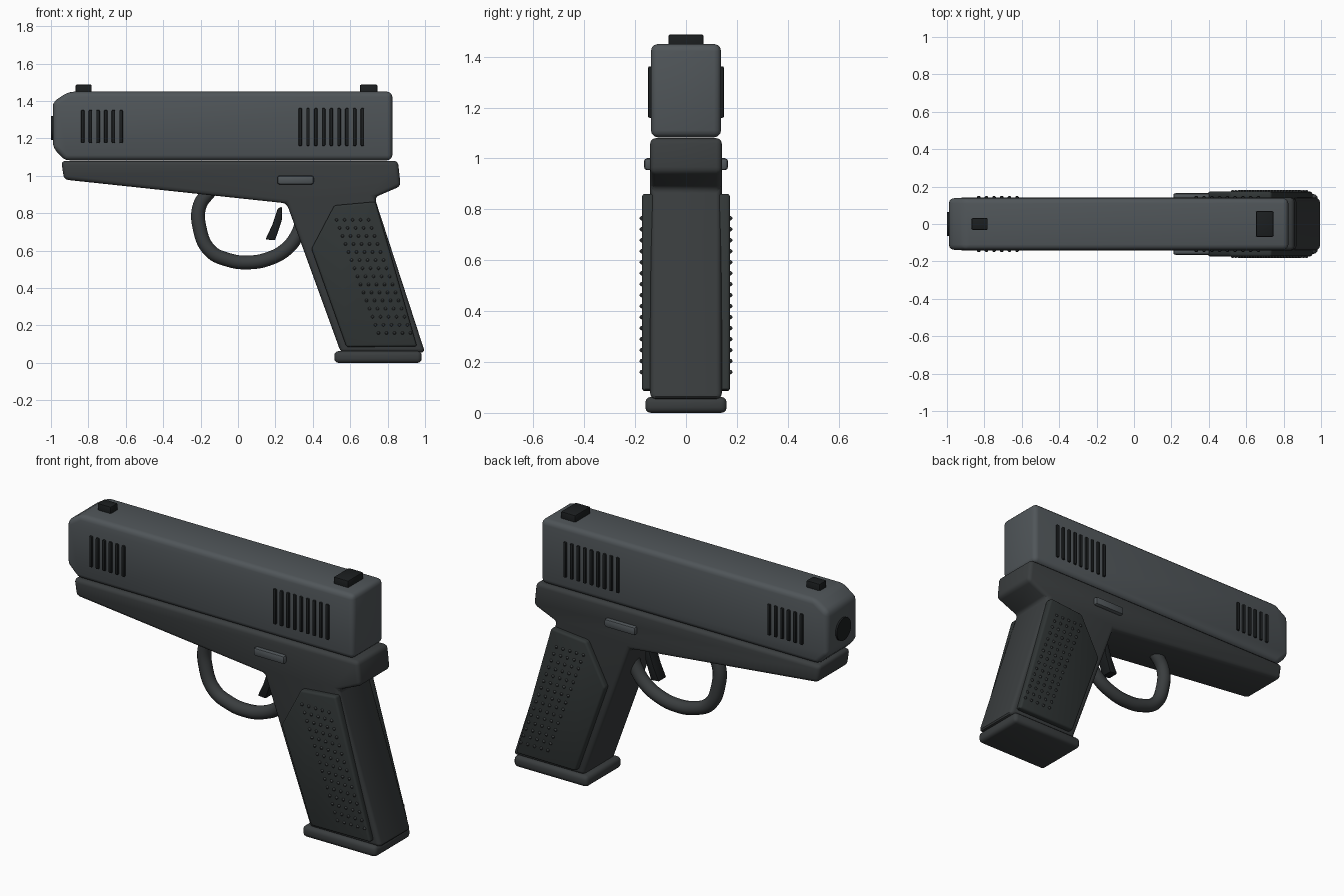
import bpy, bmesh, math
from mathutils import Matrix

if "Cube" in bpy.data.objects:
    bpy.data.objects.remove(bpy.data.objects["Cube"])


def material(name, r, g, b):
    m = bpy.data.materials.new(name)
    m.diffuse_color = (r, g, b, 1)
    m.use_nodes = True
    m.node_tree.nodes["Principled BSDF"].inputs["Base Color"].default_value = m.diffuse_color
    return m


SLIDE = material("slide_grey", 0.080, 0.092, 0.100)
FRAME = material("frame_grey", 0.042, 0.047, 0.049)
PANEL = material("panel_grey", 0.030, 0.036, 0.036)
BLACK = material("black", 0.011, 0.013, 0.014)


def finish(bm, name, mat):
    bmesh.ops.recalc_face_normals(bm, faces=bm.faces[:])
    me = bpy.data.meshes.new(name)
    bm.to_mesh(me)
    bm.free()
    me.materials.append(mat)
    ob = bpy.data.objects.new(name, me)
    bpy.context.collection.objects.link(ob)
    bpy.ops.object.select_all(action='DESELECT')
    ob.select_set(True)
    bpy.context.view_layer.objects.active = ob
    bpy.ops.object.shade_smooth_by_angle(angle=math.radians(35))
    return ob


def extrude(name, pts, y0, y1, mat, bevel=0.0, segs=3):
    """Side profile (x, z) extruded from y0 to y1 with rounded edges."""
    bm = bmesh.new()
    a = [bm.verts.new((x, y0, z)) for x, z in pts]
    b = [bm.verts.new((x, y1, z)) for x, z in pts]
    bm.faces.new(a)
    bm.faces.new(b[::-1])
    n = len(pts)
    for i in range(n):
        j = (i + 1) % n
        bm.faces.new((a[i], b[i], b[j], a[j]))
    bmesh.ops.recalc_face_normals(bm, faces=bm.faces[:])
    if bevel:
        edges = [e for e in bm.edges if e.calc_face_angle() > math.radians(15)]
        bmesh.ops.bevel(bm, geom=edges, offset=bevel, segments=segs, profile=0.5,
                        affect='EDGES', clamp_overlap=True)
    return finish(bm, name, mat)


def box(name, x0, x1, y0, y1, z0, z1, mat, bevel=0.0, segs=2):
    return extrude(name, [(x0, z0), (x1, z0), (x1, z1), (x0, z1)], y0, y1, mat, bevel, segs)


# slide with chamfered nose
extrude("slide", [(-0.99, 1.15), (-0.925, 1.083), (0.825, 1.083), (0.825, 1.45),
                  (-0.905, 1.45), (-0.99, 1.395)], -0.138, 0.138, SLIDE, 0.028)

# frame and grip in one profile
extrude("frame", [(-0.945, 1.08), (-0.93, 0.98), (0.26, 0.853), (0.55, 0.055),
                  (1.0, 0.055), (0.73, 0.885), (0.87, 0.945), (0.855, 1.08)],
        -0.141, 0.141, FRAME, 0.022)

# magazine base plate
box("base_plate", 0.515, 0.982, -0.16, 0.16, 0.0, 0.063, FRAME, 0.022, 3)

# muzzle bore
bm = bmesh.new()
bmesh.ops.create_cone(bm, cap_ends=True, segments=32, radius1=0.064, radius2=0.064, depth=0.04,
                      matrix=Matrix.Translation((-0.98, 0, 1.255)) @ Matrix.Rotation(math.pi / 2, 4, 'Y'))
finish(bm, "muzzle", BLACK)

# sights
box("front_sight", -0.868, -0.782, -0.032, 0.032, 1.43, 1.488, BLACK, 0.007)
box("rear_sight", 0.652, 0.745, -0.069, 0.069, 1.43, 1.488, BLACK, 0.007)

# trigger
extrude("trigger", [(0.212, 0.825), (0.235, 0.835), (0.235, 0.765), (0.198, 0.655),
                    (0.147, 0.66), (0.182, 0.735)], -0.035, 0.035, BLACK, 0.006, 2)

# trigger guard
cu = bpy.data.curves.new("trigger_guard", 'CURVE')
cu.dimensions = '3D'
cu.bevel_depth = 0.037
cu.bevel_resolution = 4
cu.resolution_u = 8
cu.use_fill_caps = True
path = [(-0.15, 0.92), (-0.205, 0.84), (-0.205, 0.72), (-0.15, 0.60), (-0.05, 0.55),
        (0.05, 0.537), (0.16, 0.555), (0.26, 0.61), (0.32, 0.69), (0.345, 0.76)]
sp = cu.splines.new('BEZIER')
sp.bezier_points.add(len(path) - 1)
for p, (x, z) in zip(sp.bezier_points, path):
    p.co = (x, 0, z)
    p.handle_left_type = p.handle_right_type = 'AUTO'
cu.materials.append(FRAME)
bpy.context.collection.objects.link(bpy.data.objects.new("trigger_guard", cu))

# details on both sides
for side, s in (("left", -1), ("right", 1)):
    # grip panel
    extrude(f"grip_panel_{side}", [(0.515, 0.842), (0.735, 0.862), (0.957, 0.088),
                                   (0.58, 0.085), (0.393, 0.61)],
            s * 0.125, s * 0.173, PANEL, 0.012, 3)

    # slide catch
    box(f"slide_catch_{side}", 0.21, 0.405, s * 0.13, s * 0.165, 0.954, 1.001, SLIDE, 0.012)

    # serrations
    for i in range(6):
        x = -0.83 + i * 0.041
        box(f"front_serration_{side}_{i + 1}", x - 0.009, x + 0.009, s * 0.12, s * 0.149,
            1.175, 1.352, BLACK, 0.005)
    for i in range(9):
        x = 0.333 + i * 0.0415
        box(f"rear_serration_{side}_{i + 1}", x - 0.009, x + 0.009, s * 0.12, s * 0.149,
            1.16, 1.362, BLACK, 0.005)

    # grip studs
    bm = bmesh.new()
    for r in range(15):
        for c in range(5):
            x = 0.527 + c * 0.0428 + r * 0.016
            bmesh.ops.create_uvsphere(bm, u_segments=8, v_segments=6, radius=0.0085,
                                      matrix=Matrix.Translation((x, s * 0.174, 0.765 - r * 0.0432)))
    finish(bm, f"grip_studs_{side}", FRAME)
